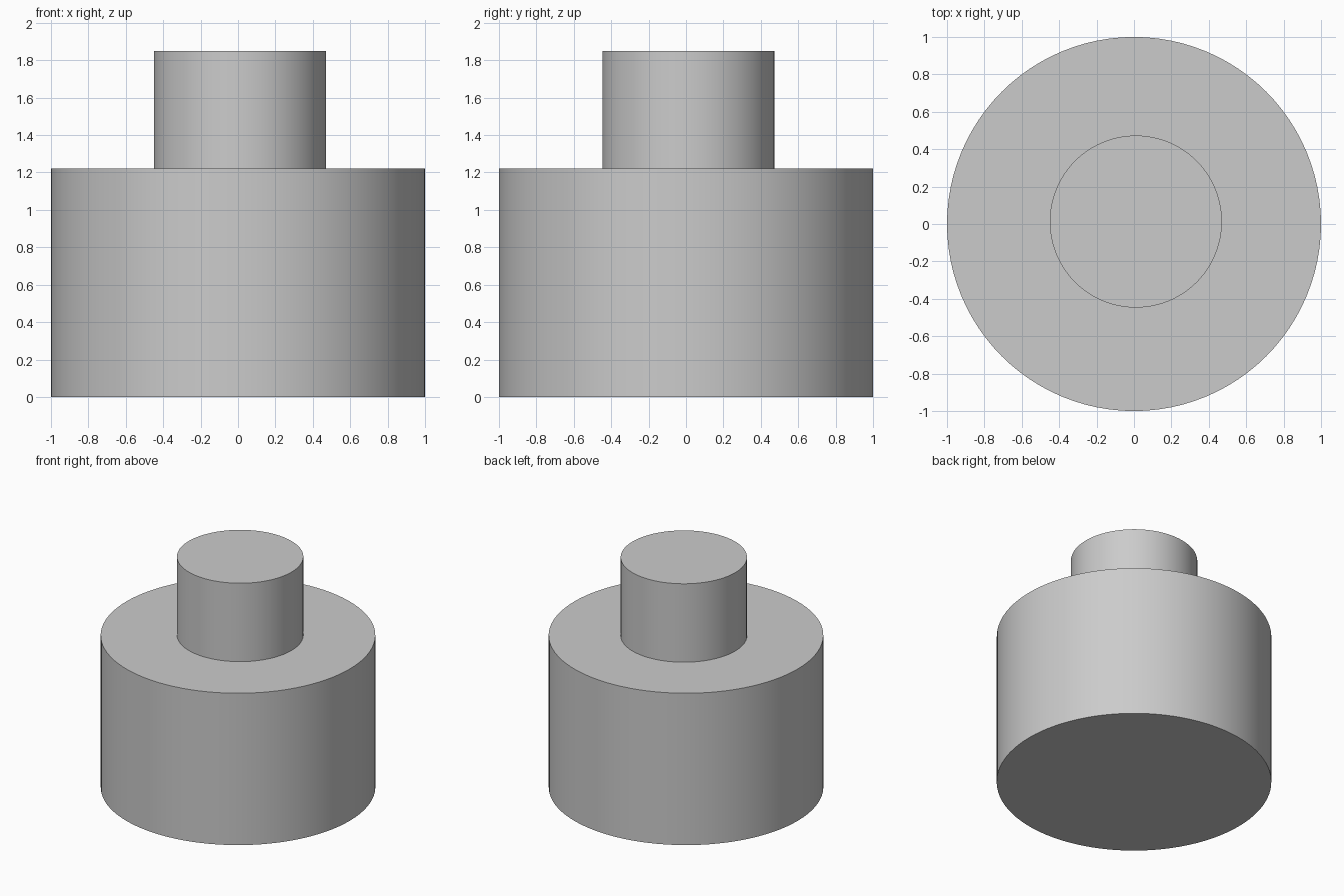
import bpy
import math

cube = bpy.data.objects.get("Cube")
if cube:
    bpy.data.objects.remove(cube, do_unlink=True)

GREY = (0.6, 0.6, 0.6, 1.0)
grey = bpy.data.materials.new("plain_grey")
grey.use_nodes = True
grey.diffuse_color = GREY
grey.node_tree.nodes["Principled BSDF"].inputs["Base Color"].default_value = GREY


def cylinder(name, radius, bottom, top, x=0.0, y=0.0):
    bpy.ops.mesh.primitive_cylinder_add(
        vertices=96, radius=radius, depth=top - bottom,
        location=(x, y, (bottom + top) / 2))
    obj = bpy.context.object
    obj.name = name
    obj.data.materials.append(grey)
    bpy.ops.object.shade_smooth_by_angle(angle=math.radians(30))
    return obj


# Wide drum resting on the ground
cylinder("base_drum", 1.0, 0.0, 1.22)

# Narrow post on top, set very slightly off centre
cylinder("top_post", 0.46, 1.22, 1.85, x=0.01, y=0.013)
